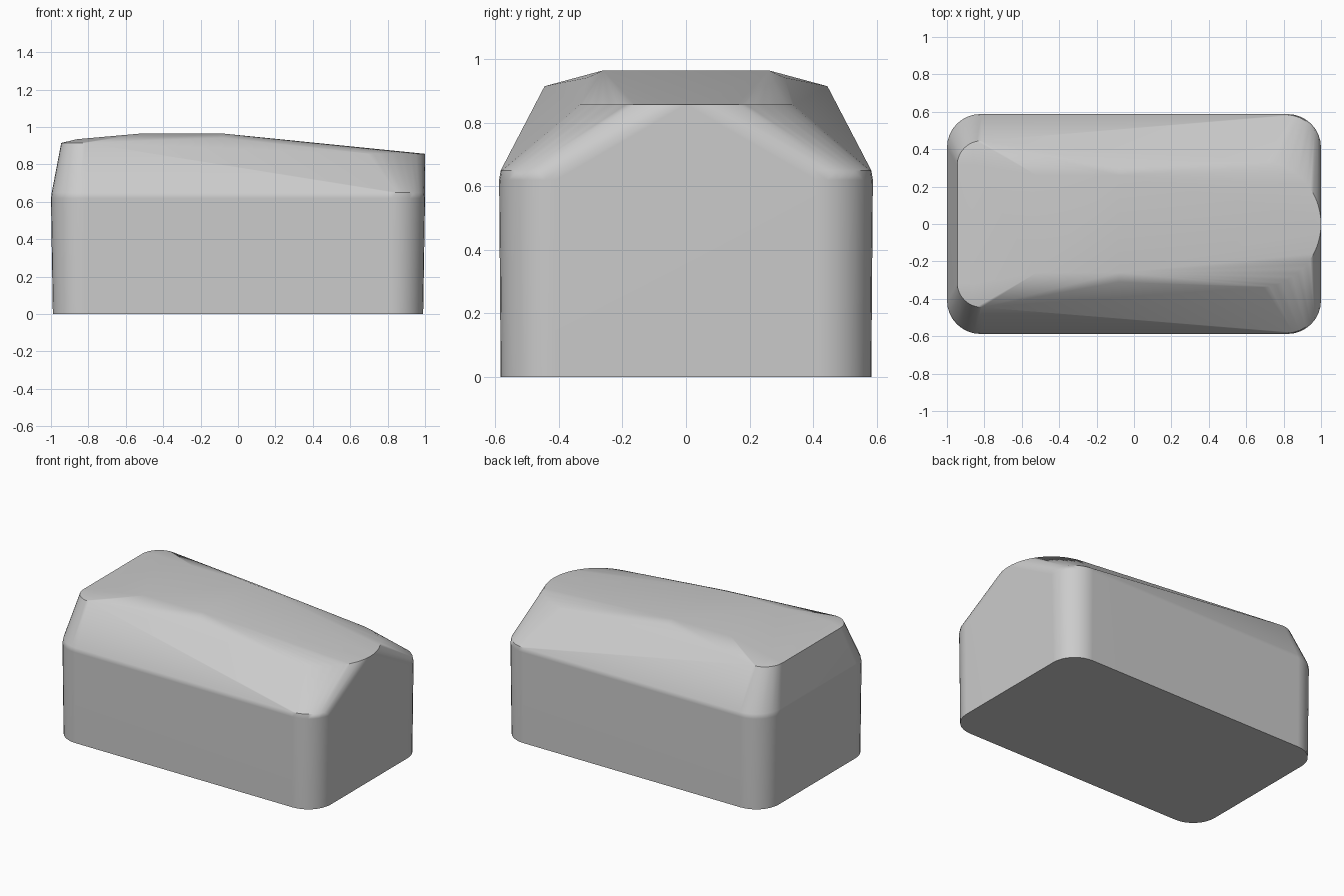
import bpy, bmesh, math

if "Cube" in bpy.data.objects:
    bpy.data.objects.remove(bpy.data.objects["Cube"], do_unlink=True)

grey = bpy.data.materials.new("plain grey")
grey.use_nodes = True
colour = (0.6, 0.6, 0.6, 1)
grey.diffuse_color = colour
grey.node_tree.nodes["Principled BSDF"].inputs["Base Color"].default_value = colour


def arc(cx, cy, radius, start, z, sweep=90, steps=8):
    """Points along a horizontal arc."""
    angles = [math.radians(start + sweep * i / steps) for i in range(steps + 1)]
    return [(cx + radius * math.cos(a), cy + radius * math.sin(a), z) for a in angles]


def rounded_rect(hx, hy, radius, z):
    """Points around a rounded rectangle."""
    points = []
    for i, (sx, sy) in enumerate([(1, 1), (-1, 1), (-1, -1), (1, -1)]):
        points += arc(sx * (hx - radius), sy * (hy - radius), radius, 90 * i, z)
    return points


# Base and softened shoulder
points = rounded_rect(0.99, 0.583, 0.17, 0)
points += rounded_rect(1.0, 0.588, 0.18, 0.62)
points += rounded_rect(0.996, 0.583, 0.18, 0.65)

# Half disc at the low end of the roof
points += arc(0.66, 0, 0.34, -90, 0.857, 180, 32)

# Rounded corners of the high end, and the roof ridge
points += arc(-0.815, 0.315, 0.13, 90, 0.915)
points += arc(-0.815, -0.315, 0.13, 180, 0.915)
for side in (-1, 1):
    points += [(-0.86, side * 0.32, 0.935), (-0.52, side * 0.26, 0.965),
               (-0.08, side * 0.26, 0.965), (-0.08, side * 0.31, 0.942)]

# Wrap one skin round all the sections
bm = bmesh.new()
for p in points:
    bm.verts.new(p)
hull = bmesh.ops.convex_hull(bm, input=bm.verts)
spare = {g for g in hull["geom_interior"] + hull["geom_unused"]
         if isinstance(g, bmesh.types.BMVert) and not g.link_faces}
bmesh.ops.delete(bm, geom=list(spare), context="VERTS")
bmesh.ops.dissolve_limit(bm, angle_limit=math.radians(0.5), verts=bm.verts, edges=bm.edges)
bmesh.ops.recalc_face_normals(bm, faces=bm.faces)
mesh = bpy.data.meshes.new("body_shell")
bm.to_mesh(mesh)
bm.free()
mesh.materials.append(grey)
body = bpy.data.objects.new("body_shell", mesh)
bpy.context.collection.objects.link(body)

# Smooth shading with crisp roof edges
bpy.ops.object.select_all(action="DESELECT")
body.select_set(True)
bpy.context.view_layer.objects.active = body
bpy.ops.object.shade_smooth_by_angle(angle=math.radians(38))
weighted = body.modifiers.new("flat_panels", "WEIGHTED_NORMAL")
weighted.keep_sharp = True
